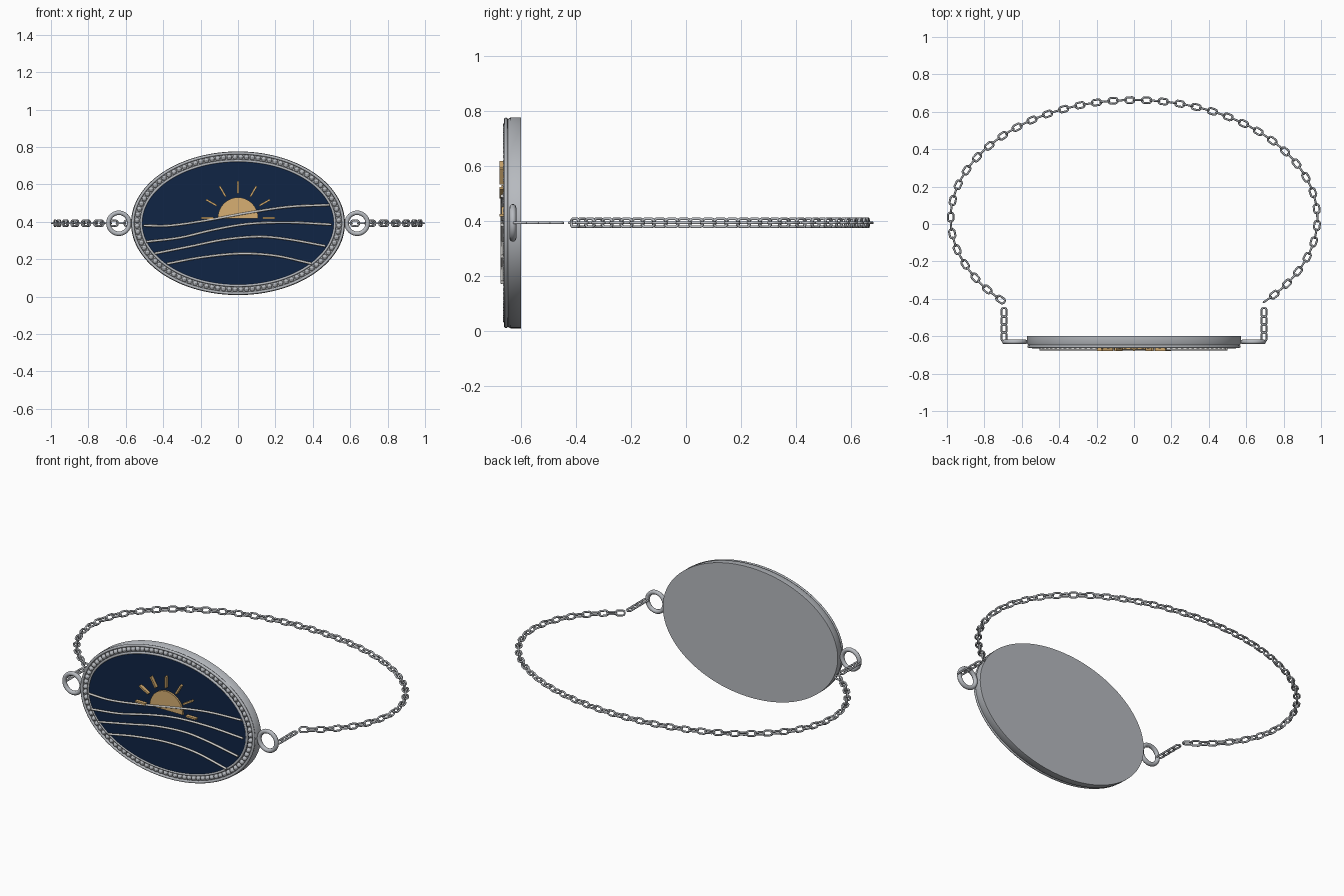
import bpy, bmesh, math
from mathutils import Vector, Matrix

if "Cube" in bpy.data.objects:
    bpy.data.objects.remove(bpy.data.objects["Cube"])

CZ = 0.392  # height of the medallion centre and chain


def material(name, rgb):
    m = bpy.data.materials.new(name)
    m.diffuse_color = (*rgb, 1)
    m.use_nodes = True
    m.node_tree.nodes["Principled BSDF"].inputs["Base Color"].default_value = m.diffuse_color
    return m


SILVER = material("silver", (0.47, 0.49, 0.52))
PALE = material("pale silver", (0.62, 0.61, 0.59))
NAVY = material("navy enamel", (0.005, 0.018, 0.06))
GOLD = material("gold", (0.68, 0.43, 0.17))


def add_mesh(name, bm, mat):
    bmesh.ops.recalc_face_normals(bm, faces=bm.faces[:])
    me = bpy.data.meshes.new(name)
    bm.to_mesh(me)
    bm.free()
    me.materials.append(mat)
    ob = bpy.data.objects.new(name, me)
    bpy.context.collection.objects.link(ob)
    bpy.ops.object.select_all(action='DESELECT')
    ob.select_set(True)
    bpy.context.view_layer.objects.active = ob
    bpy.ops.object.shade_smooth_by_angle(angle=math.radians(35))
    return ob


def add_wires(name, paths, radius, mat, cyclic=True, res=2):
    """Round wire along each path, turned into a mesh."""
    cu = bpy.data.curves.new(name, 'CURVE')
    cu.dimensions = '3D'
    cu.bevel_depth = radius
    cu.bevel_resolution = res
    cu.use_fill_caps = not cyclic
    for pts in paths:
        sp = cu.splines.new('POLY')
        sp.points.add(len(pts) - 1)
        for p, q in zip(sp.points, pts):
            p.co = (*q, 1)
        sp.use_cyclic_u = cyclic
    cu.materials.append(mat)
    ob = bpy.data.objects.new(name, cu)
    bpy.context.collection.objects.link(ob)
    bpy.ops.object.select_all(action='DESELECT')
    ob.select_set(True)
    bpy.context.view_layer.objects.active = ob
    bpy.ops.object.convert(target='MESH')
    return bpy.context.object


def ellipse(a, b, y, n=128):
    return [Vector((a * math.cos(t), y, CZ + b * math.sin(t)))
            for t in (2 * math.pi * i / n for i in range(n))]


def loft(name, rings, mat):
    """Closed solid through a stack of outlines."""
    bm = bmesh.new()
    loops = [[bm.verts.new(p) for p in r] for r in rings]
    bm.faces.new(loops[0])
    bm.faces.new(loops[-1])
    n = len(loops[0])
    for lo, hi in zip(loops, loops[1:]):
        for i in range(n):
            bm.faces.new((lo[i], lo[(i + 1) % n], hi[(i + 1) % n], hi[i]))
    return add_mesh(name, bm, mat)


def even_points(pts, n):
    """n evenly spaced (position, tangent) samples along a fine polyline."""
    dist = [0]
    for a, b in zip(pts, pts[1:]):
        dist.append(dist[-1] + (b - a).length)
    out, k = [], 0
    for i in range(n):
        d = dist[-1] * (i + 0.5) / n
        while dist[k + 1] < d:
            k += 1
        f = (d - dist[k]) / (dist[k + 1] - dist[k])
        out.append((pts[k].lerp(pts[k + 1], f), (pts[k + 1] - pts[k]).normalized()))
    return out


# Medallion body and enamel face
loft("medallion_body", [ellipse(0.572, 0.384, -0.600), ellipse(0.572, 0.384, -0.638),
                        ellipse(0.566, 0.378, -0.648)], SILVER)
loft("enamel_face", [ellipse(0.522, 0.338, -0.645), ellipse(0.522, 0.338, -0.660)], NAVY)

# Rim wires with a row of beads between them
add_wires("outer_rim_wire", [ellipse(0.562, 0.375, -0.655)], 0.008, SILVER)
add_wires("inner_rim_wire", [ellipse(0.518, 0.334, -0.657)], 0.007, SILVER)
bm = bmesh.new()
track = ellipse(0.540, 0.354, -0.652, 720)
for p, _ in even_points(track + track[:1], 92):
    bmesh.ops.create_uvsphere(bm, u_segments=10, v_segments=8, radius=0.0145,
                              matrix=Matrix.Translation(p))
add_mesh("rim_beads", bm, SILVER)

# Half sun
arc = [(0.108 * math.cos(math.pi * i / 32), 0.418 + 0.112 * math.sin(math.pi * i / 32))
       for i in range(33)]
loft("sun", [[Vector((x, y, z)) for x, z in arc] for y in (-0.655, -0.671)], GOLD)

# Sun rays
bm = bmesh.new()
for i in range(7):
    mat = (Matrix.Translation((0, -0.668, 0.42)) @ Matrix.Rotation(-math.radians(30 * i), 4, 'Y')
           @ Matrix.Translation((0.165, 0, 0)) @ Matrix.Diagonal((0.066, 0.022, 0.010, 1)))
    bmesh.ops.create_cube(bm, size=1, matrix=mat)
add_mesh("sun_rays", bm, GOLD)


# Wave wires, smoothed through a few points
def smooth_path(pts, y, steps=10):
    v = [Vector((x, y, z)) for x, z in pts]
    v = [2 * v[0] - v[1]] + v + [2 * v[-1] - v[-2]]
    out = []
    for a, b, c, d in zip(v, v[1:], v[2:], v[3:]):
        for s in range(steps):
            t = s / steps
            out.append(0.5 * (2 * b + (c - a) * t + (2 * a - 5 * b + 4 * c - d) * t * t
                              + (3 * b - a - 3 * c + d) * t ** 3))
    return out + [v[-2]]


waves = [
    [(-.505, .38), (-.37, .379), (-.18, .405), (.06, .449), (.275, .48), (.49, .49)],
    [(-.49, .293), (-.31, .315), (-.125, .358), (.06, .389), (.275, .396), (.50, .385)],
    [(-.445, .23), (-.26, .267), (-.07, .305), (.115, .32), (.275, .305), (.468, .27)],
    [(-.38, .175), (-.205, .208), (0, .229), (.195, .219), (.393, .176)],
]
add_wires("waves", [smooth_path(w, -0.669) for w in waves], 0.0065, PALE, cyclic=False)

# Side rings
for side, label in ((-1, "left"), (1, "right")):
    ring = [Vector((side * 0.637 + 0.056 * math.cos(t), -0.630, CZ + 0.056 * math.sin(t)))
            for t in (2 * math.pi * i / 40 for i in range(40))]
    add_wires(label + "_ring", [ring], 0.0125, SILVER, res=3)


# Chain links: stadium loops along a direction, widened along another
def link(centre, along, across, length, width):
    pts, r = [], width / 2
    for i in range(16):
        t = 2 * math.pi * (i + 0.5) / 16
        shift = (length / 2 - r) * (1 if math.cos(t) > 0 else -1)
        pts.append(centre + along * (r * math.cos(t) + shift) + across * r * math.sin(t))
    return pts


UP = Vector((0, 0, 1))
start = math.acos(0.695 / 0.98)  # where the oval meets the straight ends
oval = []
for i in range(601):
    t = math.pi + start - (math.pi + 2 * start) * i / 600
    oval.append(Vector((0.98 * math.cos(t), 0.03 + 0.633 * math.sin(t), CZ)))
links = []
for i, (p, tan) in enumerate(even_points(oval, 82)):
    links.append(link(p, tan, tan.cross(UP) if i % 2 == 0 else UP, 0.050, 0.030))
add_wires("chain", links, 0.0055, SILVER, res=1)

# Straight chain ends joining the rings
for side, label in ((-1, "left"), (1, "right")):
    links = [link(Vector((side * 0.695, -0.602 + 0.043 * i, CZ)), Vector((0, 1, 0)),
                  Vector((1, 0, 0)), 0.050, 0.026) for i in range(4)]
    add_wires(label + "_chain_end", links, 0.0055, SILVER, res=1)
